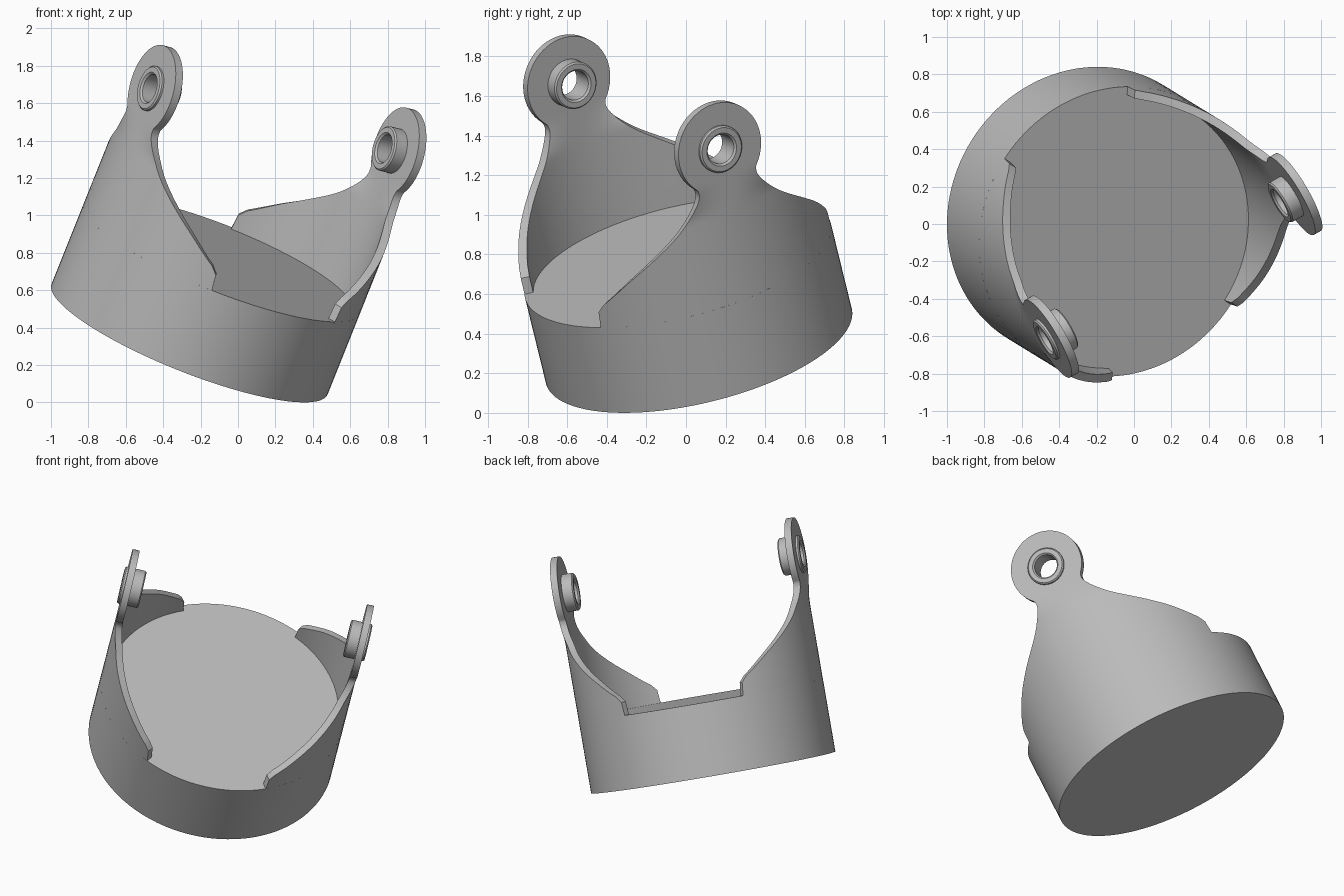
import bpy, bmesh
from math import sin, cos, asin, pi, radians
from mathutils import Vector, Matrix

if "Cube" in bpy.data.objects:
    bpy.data.objects.remove(bpy.data.objects["Cube"])

# Main sizes
R, R_IN = 0.795, 0.75            # outer and inner wall radius
FLOOR = 0.475                    # height of the solid base
EAR_T, EAR_R = 1.29, 0.24        # ear centre height and radius

# Tilted frame: x across the ears, z along the cup axis
axis = Vector((0.362, -0.222, 0.905)).normalized()
across = Vector((0.836, 0.497, -0.232))
across = (across - axis * across.dot(axis)).normalized()
side = axis.cross(across)
FRAME = Matrix.Translation((-0.259, 0.065, 0.338)) @ Matrix((across, side, axis)).transposed().to_4x4()

grey = bpy.data.materials.new("plain grey")
grey.use_nodes = True
colour = (0.5, 0.5, 0.5, 1)
grey.diffuse_color = colour
grey.node_tree.nodes["Principled BSDF"].inputs["Base Color"].default_value = colour


def make(name, bm):
    bmesh.ops.remove_doubles(bm, verts=bm.verts, dist=0.0005)
    bmesh.ops.recalc_face_normals(bm, faces=bm.faces)
    mesh = bpy.data.meshes.new(name)
    bm.to_mesh(mesh)
    bm.free()
    mesh.materials.append(grey)
    obj = bpy.data.objects.new(name, mesh)
    bpy.context.collection.objects.link(obj)
    return obj


def finish(obj):
    obj.data.transform(FRAME)
    bpy.ops.object.select_all(action='DESELECT')
    obj.select_set(True)
    bpy.context.view_layer.objects.active = obj
    bpy.ops.object.shade_smooth_by_angle(angle=radians(35))


def lathe(name, profile, steps, place):
    """Closed (radius, height) profile turned about z."""
    bm = bmesh.new()
    rings = [[bm.verts.new((r * cos(2 * pi * i / steps), r * sin(2 * pi * i / steps), h))
              for i in range(steps)] for r, h in profile]
    for k, ring in enumerate(rings):
        nxt = rings[(k + 1) % len(rings)]
        for i in range(steps):
            j = (i + 1) % steps
            bm.faces.new((ring[i], ring[j], nxt[j], nxt[i]))
    bm.transform(place)
    return make(name, bm)


def cylinder(name, radius, depth, steps, place):
    bm = bmesh.new()
    bmesh.ops.create_cone(bm, cap_ends=True, segments=steps, radius1=radius,
                          radius2=radius, depth=depth, matrix=place)
    return make(name, bm)


def smooth_path(pts, steps=5):
    """Catmull-Rom curve through the points."""
    pts = [Vector(p) for p in pts]
    out = []
    for i in range(len(pts) - 1):
        a, b, c, d = pts[max(i - 1, 0)], pts[i], pts[i + 1], pts[min(i + 2, len(pts) - 1)]
        for k in range(steps):
            u = k / steps
            out.append(0.5 * (2 * b + (c - a) * u + (2 * a - 5 * b + 4 * c - d) * u * u
                              + (3 * b - a - 3 * c + d) * u ** 3))
    return out


# Arm outline: (height, half width) from notch step to neck, then the round ear
outline = [(FLOOR - 0.01, 0.693), (0.56, 0.688)]
outline += smooth_path([(0.6, 0.668), (0.7, 0.575), (0.785, 0.475), (0.91, 0.315),
                        (0.99, 0.235), (1.05, 0.19), (1.09, 0.172), (1.125, 0.174)])
outline += [(EAR_T + EAR_R * sin(radians(a)), EAR_R * cos(radians(a)))
            for a in range(-42, 91, 6)]
COLS = 32


def arm_point(t, w, u, radius):
    """Curved wall that flattens into the ear plate near the top."""
    ang = u * asin(w / R)
    f = min(max((t - 0.95) / 0.2, 0), 1)
    f = f * f * (3 - 2 * f)
    curved = Vector((radius * cos(ang), radius * sin(ang), t))
    flat = Vector((radius, R * sin(ang), t))
    return curved.lerp(flat, f)


def arm(name, turn):
    bm = bmesh.new()
    skins = [[[bm.verts.new(arm_point(t, w, 2 * c / COLS - 1, radius)) for c in range(COLS + 1)]
              for t, w in outline] for radius in (R, R_IN)]
    outer, inner = skins
    for k in range(len(outline) - 1):
        for s in skins:
            for c in range(COLS):
                bm.faces.new((s[k][c], s[k][c + 1], s[k + 1][c + 1], s[k + 1][c]))
        for c in (0, COLS):
            bm.faces.new((outer[k][c], outer[k + 1][c], inner[k + 1][c], inner[k][c]))
    for k in (0, len(outline) - 1):
        for c in range(COLS):
            bm.faces.new((outer[k][c], outer[k][c + 1], inner[k][c + 1], inner[k][c]))
    obj = make(name, bm)

    # Pierce the ear
    place = Matrix.Translation((R, 0, EAR_T)) @ Matrix.Rotation(pi / 2, 4, 'Y')
    cutter = cylinder("bore_cutter", 0.1, 0.4, 48, place)
    cutter.hide_render = True
    mod = obj.modifiers.new("bore", 'BOOLEAN')
    mod.operation, mod.solver, mod.object = 'DIFFERENCE', 'EXACT', cutter
    bpy.context.view_layer.objects.active = obj
    bpy.ops.object.modifier_apply(modifier=mod.name)
    bpy.data.objects.remove(cutter)
    obj.data.transform(turn)
    finish(obj)


# Solid round base
finish(cylinder("base", R, FLOOR, 128, Matrix.Translation((0, 0, FLOOR / 2))))

# Two arms with hollow bosses
boss_profile = [(0.076, 0.685), (0.086, 0.675), (0.114, 0.675), (0.122, 0.683),
                (0.122, 0.807), (0.114, 0.815), (0.086, 0.815), (0.076, 0.805)]
for label, angle in (("left", 0), ("right", pi)):
    turn = Matrix.Rotation(angle, 4, 'Z')
    arm(label + "_arm", turn)
    place = turn @ Matrix.Translation((0, 0, EAR_T)) @ Matrix.Rotation(pi / 2, 4, 'Y')
    finish(lathe(label + "_boss", boss_profile, 48, place))
